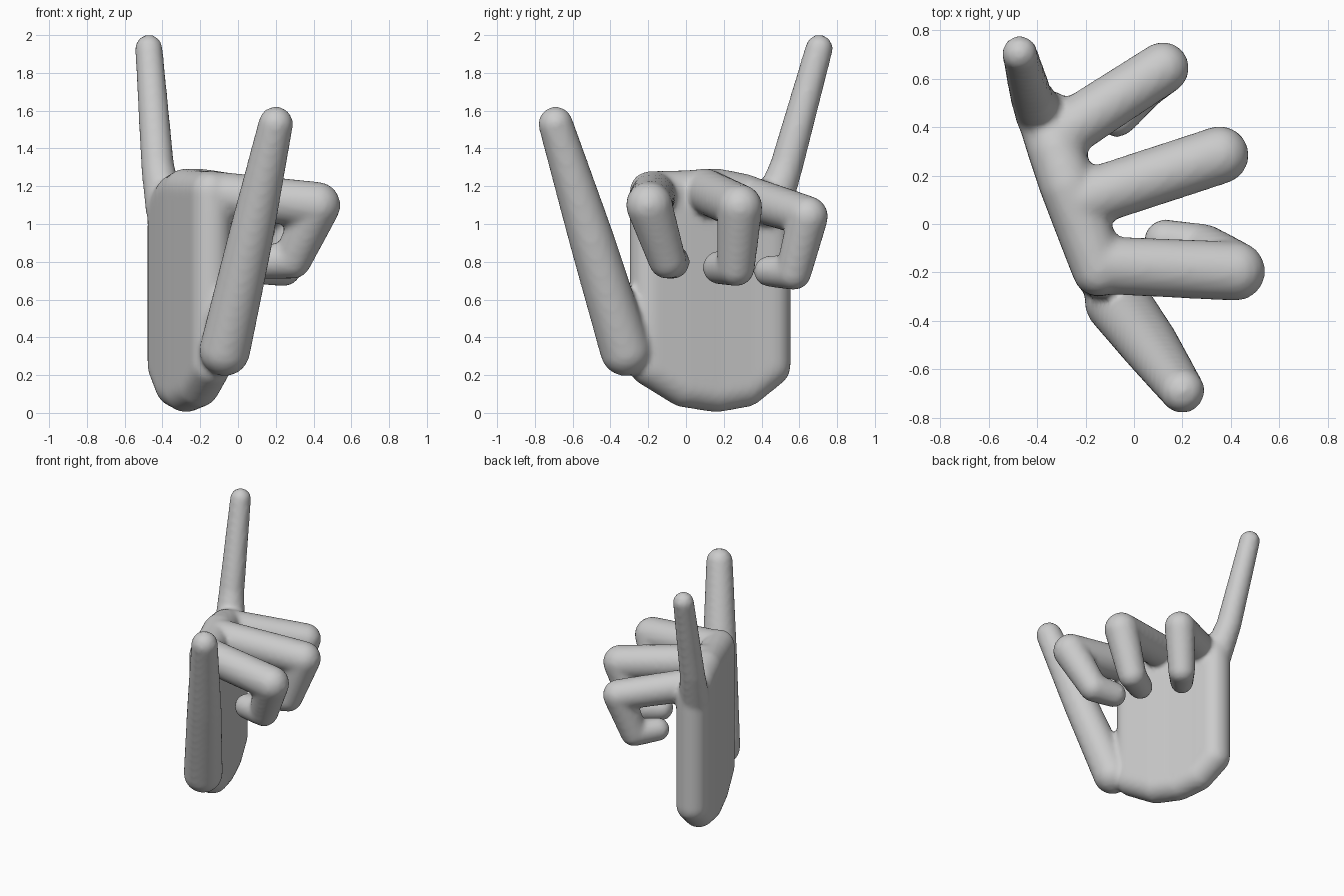
import bpy, bmesh
from mathutils import Vector, Matrix

if "Cube" in bpy.data.objects:
    bpy.data.objects.remove(bpy.data.objects["Cube"])

skin = bmesh.new()


def blob(balls):
    """Add the convex hull of several balls (x, y, z, radius) to the skin mesh."""
    bm = bmesh.new()
    for x, y, z, r in balls:
        bmesh.ops.create_uvsphere(bm, u_segments=24, v_segments=14, radius=r,
                                  matrix=Matrix.Translation(Vector((x, y, z))))
    hull = bmesh.ops.convex_hull(bm, input=bm.verts[:])
    junk = {g for k in ("geom_interior", "geom_unused") for g in hull[k]
            if isinstance(g, bmesh.types.BMVert)}
    bmesh.ops.delete(bm, geom=list(junk), context='VERTS')
    bmesh.ops.recalc_face_normals(bm, faces=bm.faces[:])
    part = bpy.data.meshes.new("part")
    bm.to_mesh(part)
    bm.free()
    skin.from_mesh(part)
    bpy.data.meshes.remove(part)


def chain(joints):
    """Tapered capsules from joint to joint."""
    for a, b in zip(joints, joints[1:]):
        blob([a, b])


# Palm: curved slab of rounded columns (x, y, radius, low z, high z)
columns = [(-0.145, -0.19, 0.11, 0.25, 1.17),
           (-0.21, -0.01, 0.115, 0.145, 1.17),
           (-0.275, 0.16, 0.115, 0.118, 1.18),
           (-0.325, 0.31, 0.115, 0.145, 1.15),
           (-0.365, 0.44, 0.115, 0.25, 1.09)]
for c, d in zip(columns, columns[1:]):
    blob([(x, y, z, r) for x, y, r, lo, hi in (c, d) for z in (lo, hi)])

# Thumb
chain([(-0.07, -0.32, 0.33, 0.135), (0.065, -0.50, 0.92, 0.12), (0.20, -0.69, 1.53, 0.092)])
# Raised little finger
chain([(-0.385, 0.45, 1.08, 0.105), (-0.425, 0.53, 1.30, 0.088), (-0.472, 0.705, 1.93, 0.073)])
# Curled index, middle and ring fingers: knuckle, bend, second bend, tip
chain([(-0.13, -0.17, 1.16, 0.12), (0.42, -0.195, 1.10, 0.123),
       (0.29, -0.10, 0.81, 0.10), (0.13, -0.07, 0.80, 0.09)])
chain([(-0.21, 0.10, 1.175, 0.12), (0.355, 0.285, 1.09, 0.12),
       (0.24, 0.265, 0.77, 0.10), (0.09, 0.175, 0.77, 0.088)])
chain([(-0.32, 0.36, 1.13, 0.115), (0.12, 0.645, 1.04, 0.108),
       (0.04, 0.57, 0.745, 0.095), (-0.07, 0.44, 0.75, 0.082)])

mesh = bpy.data.meshes.new("hand")
skin.to_mesh(mesh)
skin.free()
hand = bpy.data.objects.new("hand", mesh)
bpy.context.collection.objects.link(hand)

# Fuse everything into one soft skin
remesh = hand.modifiers.new("fuse", 'REMESH')
remesh.mode = 'VOXEL'
remesh.voxel_size = 0.018
remesh.use_smooth_shade = True
smooth = hand.modifiers.new("soften", 'SMOOTH')
smooth.factor = 0.5
smooth.iterations = 6
